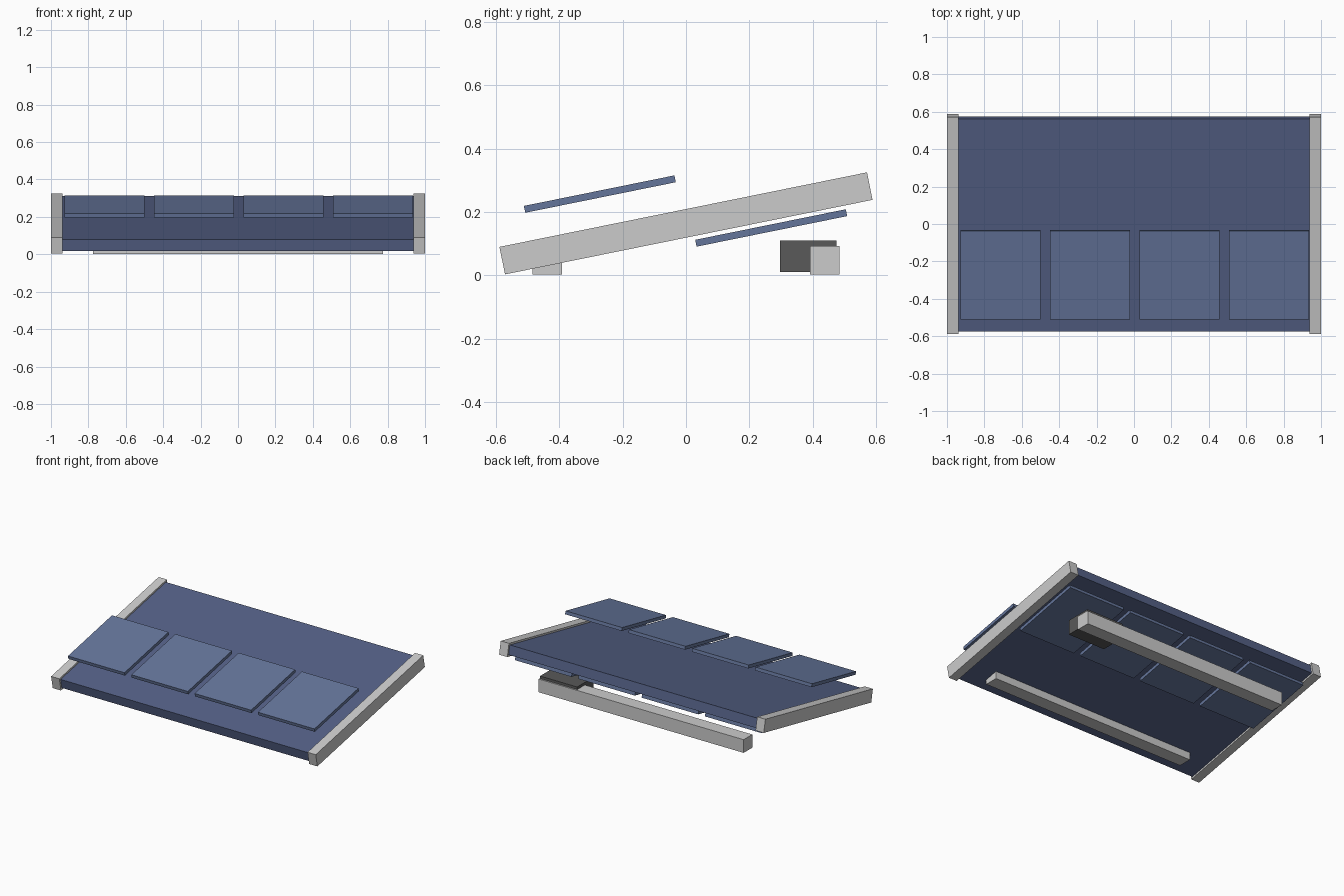
import bpy
from math import sin, cos

if "Cube" in bpy.data.objects:
    bpy.data.objects.remove(bpy.data.objects["Cube"])

TILT = 0.2  # slope of the whole panel, radians


def material(name, rgb):
    m = bpy.data.materials.new(name)
    m.diffuse_color = (*rgb, 1)
    m.use_nodes = True
    m.node_tree.nodes["Principled BSDF"].inputs["Base Color"].default_value = m.diffuse_color
    return m


def box(name, centre, size, tilt=0.0, mat=None):
    bpy.ops.mesh.primitive_cube_add(size=1, location=centre, rotation=(tilt, 0, 0))
    ob = bpy.context.object
    ob.name = name
    ob.scale = size
    bpy.ops.object.transform_apply(location=False, rotation=False, scale=True)
    if mat:
        ob.data.materials.append(mat)
    return ob


panel_blue = material("panel_blue", (0.09, 0.12, 0.24))
cell_blue = material("cell_blue", (0.13, 0.18, 0.33))
dark_grey = material("dark_grey", (0.1, 0.1, 0.1))

# Tilted main panel
box("main_panel", (0, 0, 0.164), (1.88, 1.16, 0.064), TILT, panel_blue)

# Side rails and the two level support bars
for side, s in (("left", -1), ("right", 1)):
    box(f"{side}_rail", (s * 0.969, 0, 0.164), (0.062, 1.184, 0.0885), TILT)
for end, s in (("front", -1), ("back", 1)):
    box(f"{end}_support_bar", (0, s * 0.438, 0.047), (1.55, 0.093, 0.09))

# Two rows of four cell plates: one above the panel, one below it
for i in range(4):
    x = -0.713 + i * 0.4785
    box(f"upper_cell_{i + 1}", (x, -0.272, 0.2565), (0.427, 0.485, 0.022), TILT, cell_blue)
    box(f"lower_cell_{i + 1}", (x, 0.269, 0.1495), (0.427, 0.485, 0.022), TILT, cell_blue)

# Junction box beside the back bar
box("junction_box", (0.63, 0.386, 0.06), (0.28, 0.178, 0.1), 0, dark_grey)
